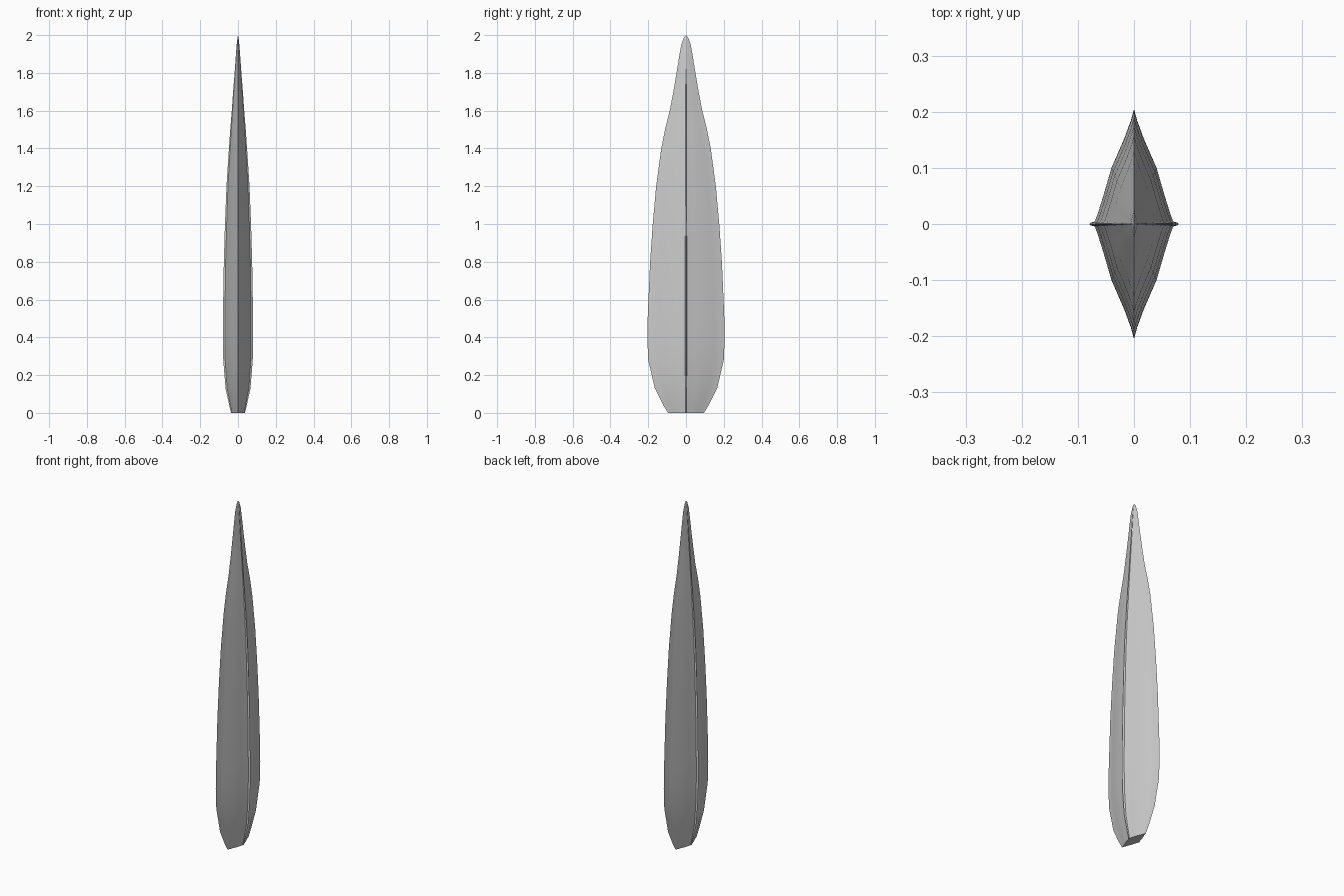
import bpy
import bmesh
import math

cube = bpy.data.objects.get("Cube")
if cube:
    bpy.data.objects.remove(cube, do_unlink=True)

steel = bpy.data.materials.new("grey_steel")
steel.use_nodes = True
GREY = (0.6, 0.6, 0.6, 1)
steel.diffuse_color = GREY
steel.node_tree.nodes["Principled BSDF"].inputs["Base Color"].default_value = GREY

# Stations up the blade: height, half thickness (x), half width (y)
stations = [
    (0, .037, .095), (.04, .046, .12), (.13, .066, .165), (.28, .078, .2),
    (.4, .08, .205), (.5, .08, .203), (.8, .075, .19), (1, .069, .176),
    (1.2, .061, .158), (1.4, .048, .131), (1.5, .041, .111), (1.6, .033, .086),
    (1.7, .026, .067), (1.8, .018, .05), (1.9, .011, .034), (1.95, .007, .025),
    (1.985, .003, .012)]

# Quarter section from the raised spine (x) to the cutting edge (y)
quarter = [(1, 0), (.97, .012), (.87, .022), (.8, .1), (.68, .25),
           (.5, .49), (.22, .74), (.07, .9), (0, 1)]
half = quarter + [(-x, y) for x, y in quarter[-2::-1]]
section = half + [(x, -y) for x, y in half[-2:0:-1]]

# Loft the blade and close it with a flat base and a point
bm = bmesh.new()
rings = [[bm.verts.new((x * hx, y * hy, z)) for x, y in section]
         for z, hx, hy in stations]
n = len(section)
for low, high in zip(rings, rings[1:]):
    for i in range(n):
        j = (i + 1) % n
        bm.faces.new((low[i], low[j], high[j], high[i]))
tip = bm.verts.new((0, 0, 2))
for i in range(n):
    bm.faces.new((rings[-1][i], rings[-1][(i + 1) % n], tip))
bm.faces.new(rings[0][::-1])
bmesh.ops.recalc_face_normals(bm, faces=bm.faces)

mesh = bpy.data.meshes.new("blade")
bm.to_mesh(mesh)
bm.free()
mesh.materials.append(steel)
blade = bpy.data.objects.new("blade", mesh)
bpy.context.collection.objects.link(blade)

# Smooth flanks with crisp edges
bpy.ops.object.select_all(action="DESELECT")
blade.select_set(True)
bpy.context.view_layer.objects.active = blade
bpy.ops.object.shade_smooth_by_angle(angle=math.radians(35))
